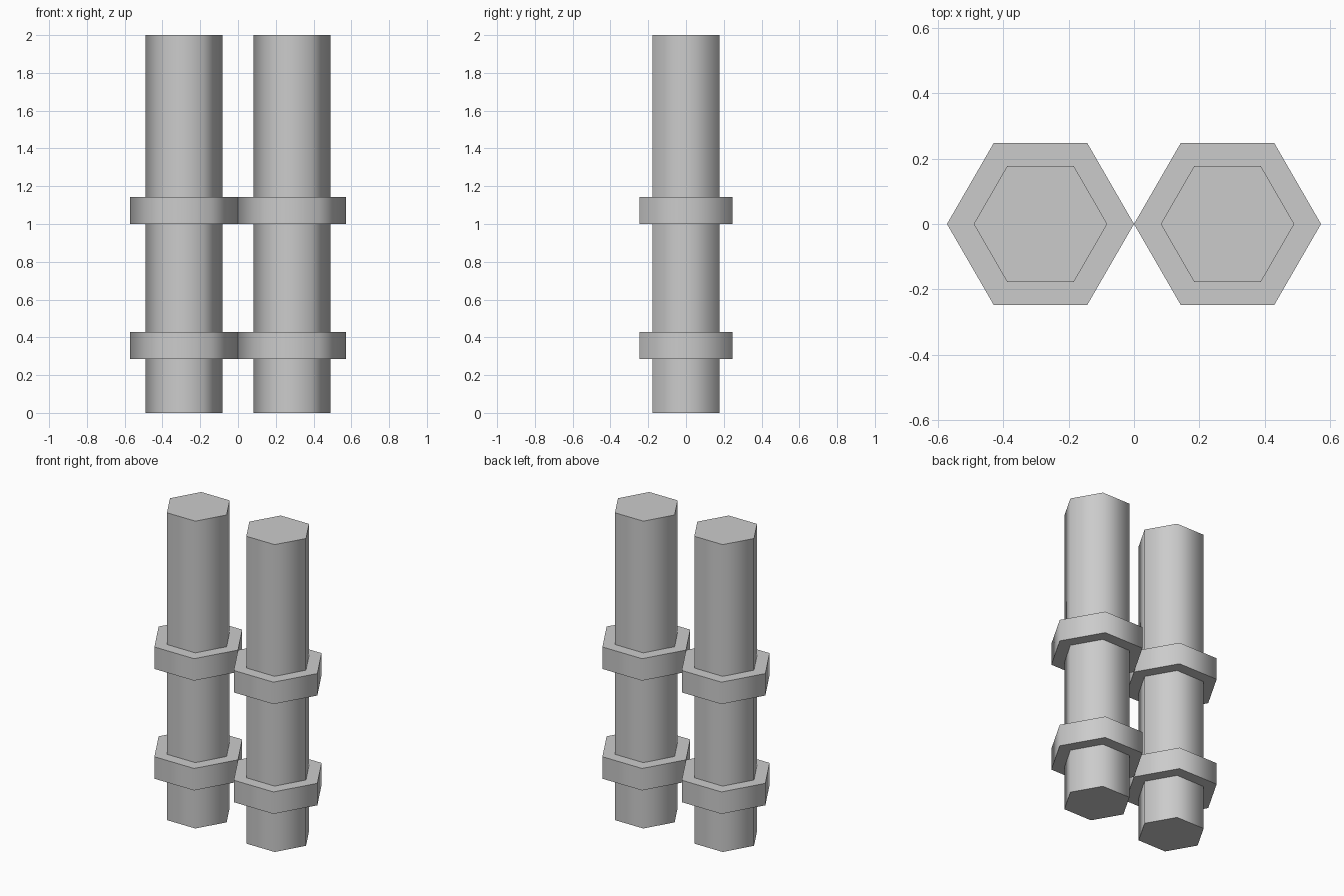
import bpy
from math import radians

if "Cube" in bpy.data.objects:
    bpy.data.objects.remove(bpy.data.objects["Cube"])

SPACING = 2 / 7      # distance of each pipe axis from the centre
PIPE_R = 0.204
COLLAR_R = SPACING   # collars touch at the centre
COLLAR_H = 1 / 7


def hex_prism(name, x, z0, height, radius):
    """Six-sided prism with corners on the x axis, smooth sides and sharp caps."""
    bpy.ops.mesh.primitive_cylinder_add(
        vertices=6, radius=radius, depth=height,
        location=(x, 0, z0 + height / 2), rotation=(0, 0, radians(30)))
    obj = bpy.context.object
    obj.name = name
    bpy.ops.object.transform_apply(location=False, rotation=True, scale=False)
    bpy.ops.object.shade_smooth_by_angle(angle=radians(70))
    return obj


for side, x in (("left", -SPACING), ("right", SPACING)):
    # Upright pipe
    hex_prism(f"{side}_pipe", x, 0, 2, PIPE_R)
    # Two collars around the pipe
    for level, z in (("lower", 2 / 7), ("upper", 1.0)):
        hex_prism(f"{side}_{level}_collar", x, z, COLLAR_H, COLLAR_R)
